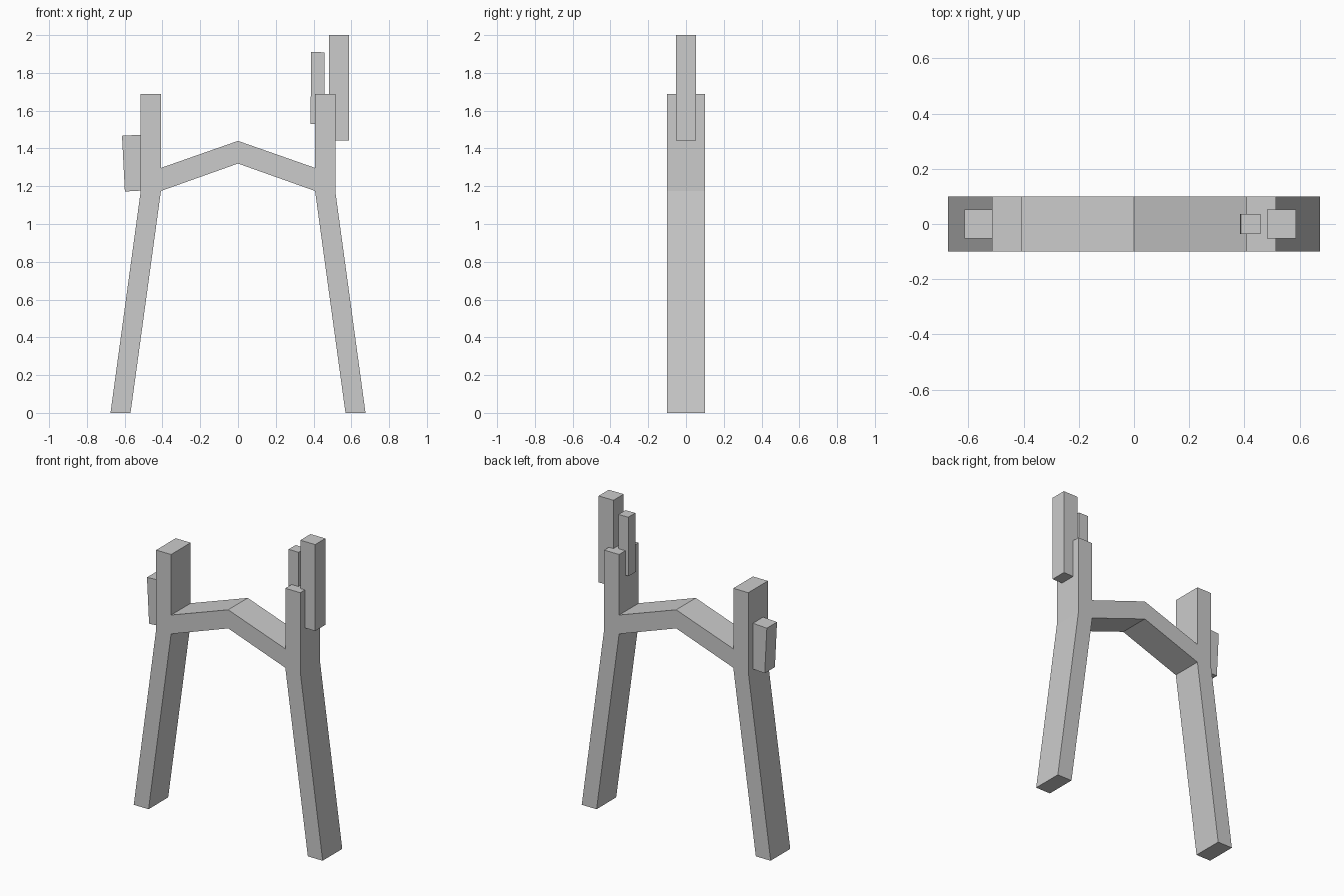
import bpy, bmesh

if "Cube" in bpy.data.objects:
    bpy.data.objects.remove(bpy.data.objects["Cube"])


def extrude_profile(name, outline, half_depth):
    """Solid from an x-z outline, extruded evenly along y."""
    bm = bmesh.new()
    face = bm.faces.new([bm.verts.new((x, -half_depth, z)) for x, z in outline])
    ext = bmesh.ops.extrude_face_region(bm, geom=[face])
    moved = [v for v in ext["geom"] if isinstance(v, bmesh.types.BMVert)]
    bmesh.ops.translate(bm, verts=moved, vec=(0, 2 * half_depth, 0))
    bmesh.ops.recalc_face_normals(bm, faces=bm.faces)
    mesh = bpy.data.meshes.new(name)
    bm.to_mesh(mesh)
    bm.free()
    obj = bpy.data.objects.new(name, mesh)
    bpy.context.collection.objects.link(obj)
    return obj


# Frame: splayed legs, uprights and peaked crossbar as one mirrored outline
right_side = [(0.408, 1.175), (0.569, 0), (0.675, 0), (0.515, 1.175),
              (0.515, 1.688), (0.408, 1.688), (0.408, 1.297)]
left_side = [(-x, z) for x, z in reversed(right_side)]
extrude_profile("frame", [(0, 1.32)] + right_side + [(0, 1.44)] + left_side, 0.1)

# Tall outer block on the right upright
extrude_profile("tall_block", [(0.482, 1.442), (0.588, 1.442),
                               (0.588, 2.0), (0.482, 2.0)], 0.052)

# Slim inner block on the right upright
extrude_profile("slim_block", [(0.384, 1.53), (0.456, 1.529),
                               (0.458, 1.909), (0.387, 1.91)], 0.036)

# Short, slightly tilted block on the outside of the left upright
extrude_profile("short_block", [(-0.599, 1.172), (-0.492, 1.178),
                                (-0.508, 1.473), (-0.614, 1.467)], 0.052)
